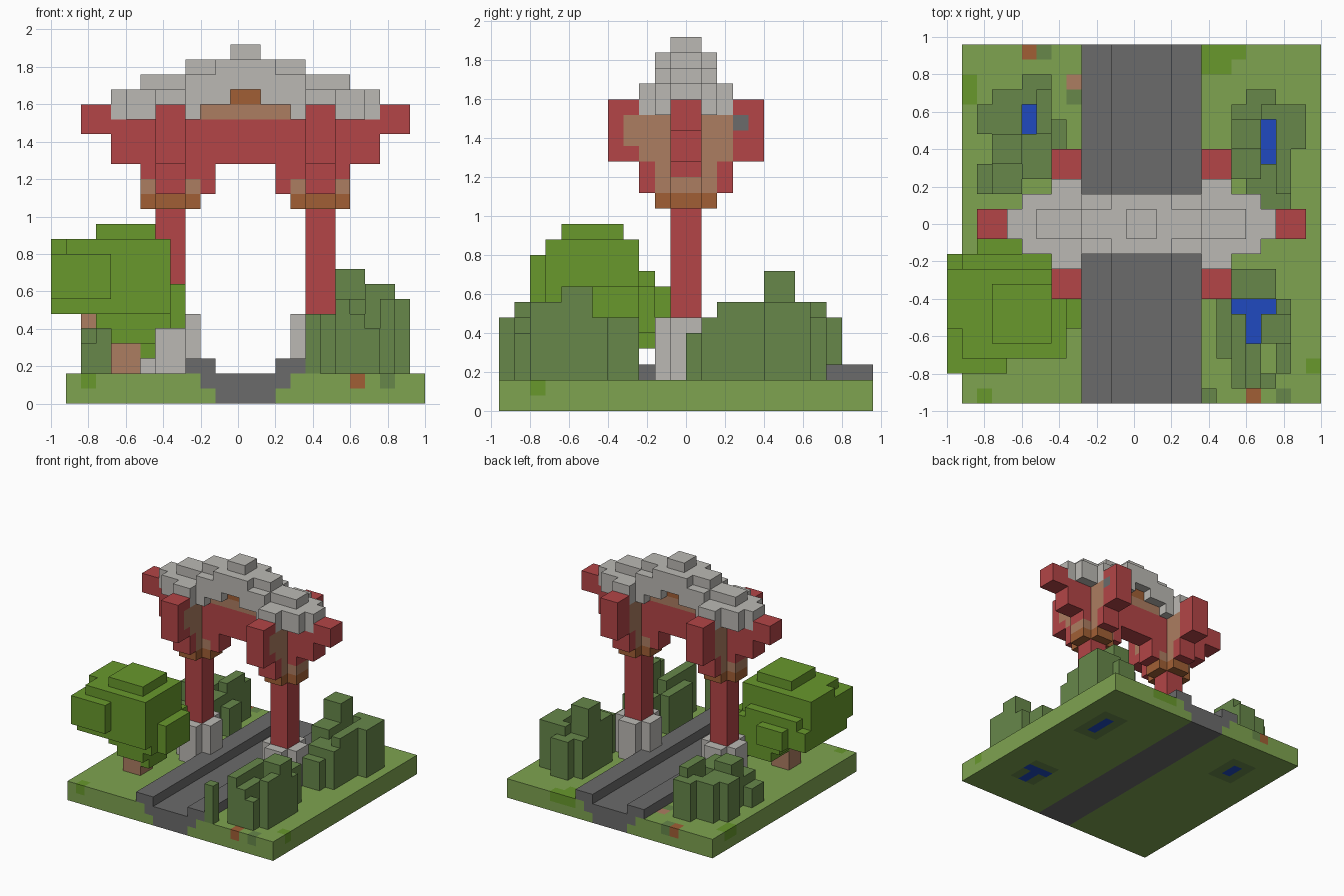
import bpy
import bmesh

if "Cube" in bpy.data.objects:
    bpy.data.objects.remove(bpy.data.objects["Cube"], do_unlink=True)

V = 0.08  # block size


def linear(c):
    c /= 255
    return c / 12.92 if c <= 0.04045 else ((c + 0.055) / 1.055) ** 2.4


COLOURS = {
    "grass green": (126, 163, 80), "leaf green": (104, 152, 44), "bush green": (103, 135, 74),
    "road grey": (107, 107, 107), "stone": (187, 185, 180), "red": (179, 69, 71),
    "tan": (172, 125, 97), "brown": (161, 95, 53), "blue": (32, 74, 192),
}
MATS = {}
for name, rgb in COLOURS.items():
    m = bpy.data.materials.new(name)
    m.use_nodes = True
    col = [linear(c) for c in rgb] + [1]
    m.diffuse_color = col
    bsdf = m.node_tree.nodes["Principled BSDF"]
    bsdf.inputs["Base Color"].default_value = col
    bsdf.inputs["Roughness"].default_value = 0.9
    MATS[name] = m


def blocks(name, boxes):
    """Fill boxes (colour, x0, x1, y0, y1, z0, z1) with blocks and skin their outside."""
    cells = {}
    for colour, x0, x1, y0, y1, z0, z1 in boxes:
        x0, x1 = sorted((x0, x1))
        y0, y1 = sorted((y0, y1))
        for i in range(round((x0 + 1) / V), round((x1 + 1) / V)):
            for j in range(round((y0 + .96) / V), round((y1 + .96) / V)):
                for k in range(round(z0 / V), round(z1 / V)):
                    cells[i, j, k] = colour
    used = sorted(set(cells.values()))
    bm = bmesh.new()
    for cell, colour in cells.items():
        for axis in range(3):
            for side in (0, 1):
                near = list(cell)
                near[axis] += 2 * side - 1
                if tuple(near) in cells:
                    continue
                u, w = (axis + 1) % 3, (axis + 2) % 3
                corners = []
                for a, b in ((0, 0), (1, 0), (1, 1), (0, 1)):
                    p = list(cell)
                    p[axis] += side
                    p[u] += a
                    p[w] += b
                    corners.append(bm.verts.new((p[0] * V - 1, p[1] * V - .96, p[2] * V)))
                f = bm.faces.new(corners if side else corners[::-1])
                f.material_index = used.index(colour)
    bmesh.ops.remove_doubles(bm, verts=bm.verts, dist=0.001)
    # Merge flat areas of one colour
    bmesh.ops.dissolve_limit(bm, angle_limit=0.01, verts=bm.verts, edges=bm.edges,
                             delimit={'MATERIAL'})
    me = bpy.data.meshes.new(name)
    bm.to_mesh(me)
    bm.free()
    for c in used:
        me.materials.append(MATS[c])
    ob = bpy.data.objects.new(name, me)
    bpy.context.collection.objects.link(ob)
    return ob


# Ground slab with sunken road, grass patches and small ponds
blocks("ground", [
    ("grass green", -.92, 1, -.96, .96, 0, .16),
    ("road grey", -.20, .28, -.96, .96, .08, .16),
    ("road grey", -.12, .20, -.96, .96, 0, .08),
    ("bush green", .52, .76, -.64, -.32, 0, .08),
    ("bush green", .60, .84, .24, .64, 0, .08),
    ("bush green", -.68, -.44, .40, .72, 0, .08),
    ("blue", .52, .76, -.48, -.40, 0, .16),
    ("blue", .60, .68, -.64, -.48, 0, .16),
    ("blue", .68, .76, .32, .56, 0, .16),
    ("blue", -.60, -.52, .48, .64, 0, .16),
    ("leaf green", -.92, -.84, .64, .80, .08, .16),
    ("leaf green", .36, .52, .80, .96, .08, .16),
    ("leaf green", .52, .60, .88, .96, .08, .16),
    ("leaf green", -.84, -.76, -.96, -.88, .08, .16),
    ("leaf green", .92, 1, -.80, -.72, .08, .16),
    ("brown", .60, .68, -.96, -.88, .08, .16),
    ("bush green", .76, .84, -.96, -.88, .08, .16),
    ("brown", -.60, -.52, .88, .96, .08, .16),
    ("bush green", -.52, -.44, .88, .96, .08, .16),
    ("tan", -.36, -.28, .72, .80, .08, .16),
    ("bush green", -.36, -.28, .64, .72, .08, .16),
])

# Road kerbs
for side, x0, x1 in (("right", -.28, -.12), ("left", .20, .36)):
    blocks(side + "_kerb", [("road grey", x0, x1, -.96, .96, .16, .24)])

# Gate legs: pedestal, post and bracket head, mirrored about the road centre
MID = .04
for side, s in (("right", -1), ("left", 1)):
    def box(colour, d0, d1, *rest):
        return (colour, MID + s * d0, MID + s * d1, *rest)

    blocks(side + "_pedestal", [
        box("stone", .24, .56, -.08, .08, .16, .48),
        box("stone", .32, .48, -.16, .16, .16, .48)])
    blocks(side + "_post", [box("red", .32, .48, -.08, .08, .48, 1.04)])
    head = [
        box("brown", .24, .56, -.08, .08, 1.04, 1.12),
        box("brown", .32, .48, -.16, .16, 1.04, 1.12),
        box("red", .16, .56, -.08, .08, 1.12, 1.28),
        box("tan", .48, .56, -.08, .08, 1.12, 1.20),
        box("tan", .24, .32, -.08, .08, 1.12, 1.20),
        box("red", .72, .88, -.08, .08, 1.44, 1.60),
    ]
    for t in (-1, 1):
        head += [
            box("tan", .32, .48, 0, t * .16, 1.12, 1.52),
            box("red", .32, .48, t * .16, t * .24, 1.12, 1.28),
            box("tan", .32, .48, t * .16, t * .24, 1.28, 1.52),
            box("red", .32, .48, t * .24, t * .40, 1.28, 1.60),
        ]
    head += [box("tan", .32, .48, -.32, -.24, 1.36, 1.52)]
    if s > 0:
        head += [box("road grey", .40, .48, .24, .32, 1.44, 1.52)]
    blocks(side + "_bracket", head)

# Cross beam and name board
blocks("cross_beam", [("red", -.68, .76, -.08, .08, 1.28, 1.52)])
blocks("centre_board", [
    ("tan", -.20, .28, -.08, .08, 1.52, 1.60),
    ("brown", -.04, .12, -.08, .08, 1.60, 1.68)])

# Stepped roof
roof = [
    ("stone", -.04, .12, -.08, .08, 1.84, 1.92),
    ("stone", -.28, .36, -.08, .08, 1.76, 1.84),
    ("stone", -.12, .20, -.16, .16, 1.76, 1.84),
    ("stone", -.52, .60, -.08, .08, 1.68, 1.76),
    ("stone", -.28, .36, -.16, .16, 1.68, 1.76),
]
for s in (-1, 1):
    for d0, d1, y, z0 in ((.24, .64, .16, 1.52), (.64, .72, .08, 1.52),
                          (.08, .24, .16, 1.60), (.32, .48, .24, 1.52)):
        roof.append(("stone", MID + s * d0, MID + s * d1, -y, y, z0, 1.68))
blocks("roof", roof)

# Tree
blocks("tree_trunk", [
    ("tan", -.68, -.52, -.56, -.40, .16, .40),
    ("tan", -.84, -.76, -.56, -.48, .40, .48)])
leaf_layers = [
    (-.76, -.44, -.64, -.32, .88, .96),
    (-.92, -.36, -.72, -.24, .80, .88),
    (-1, -.92, -.56, -.24, .80, .88),
    (-1, -.36, -.72, -.24, .64, .80),
    (-1, -.68, -.80, -.72, .56, .80),
    (-.92, -.44, -.24, -.16, .48, .72),
    (-1, -.36, -.72, -.16, .48, .64),
    (-.36, -.28, -.56, -.24, .40, .64),
    (-.84, -.60, -.16, -.08, .48, .64),
    (-.76, -.36, -.64, -.16, .40, .48),
    (-.68, -.44, -.64, -.16, .32, .40),
    (-.52, -.44, -.56, -.32, .24, .32),
]
blocks("tree_leaves", [("leaf green", *b) for b in leaf_layers])

# Bushes: columns (x0, x1, y0, y1, top) standing around the ponds
BUSHES = {
    "front_left_bush": [
        (.52, .76, -.40, -.24, .48), (.44, .52, -.72, -.40, .48),
        (.52, .60, -.88, -.48, .56), (.60, .68, -.88, -.64, .48),
        (.68, .84, -.64, -.48, .64), (.76, .84, -.80, -.64, .56),
        (.76, .84, -.48, -.40, .48), (.68, .76, -.88, -.80, .40),
        (.36, .44, -.96, -.88, .48)],
    "back_left_bush": [
        (.52, .68, .24, .40, .56), (.52, .68, .40, .56, .72),
        (.52, .68, .56, .64, .48), (.60, .76, .64, .72, .48),
        (.68, .76, .56, .64, .56), (.76, .92, .40, .64, .56),
        (.76, .84, .16, .40, .56), (.60, .84, .08, .24, .48),
        (.60, .76, 0, .08, .40), (.68, .76, .24, .32, .48)],
    "back_right_bush": [
        (-.84, -.76, .16, .32, .32), (-.84, -.60, .48, .64, .48),
        (-.76, -.60, .32, .48, .56), (-.76, -.52, .64, .72, .48),
        (-.60, -.44, .72, .80, .48), (-.52, -.44, .48, .72, .56),
        (-.60, -.44, .24, .48, .48), (-.76, -.60, .16, .32, .40),
        (-.44, -.36, .40, .56, .40)],
}
for name, columns in BUSHES.items():
    blocks(name, [("bush green", *c[:4], .16, c[4]) for c in columns])
